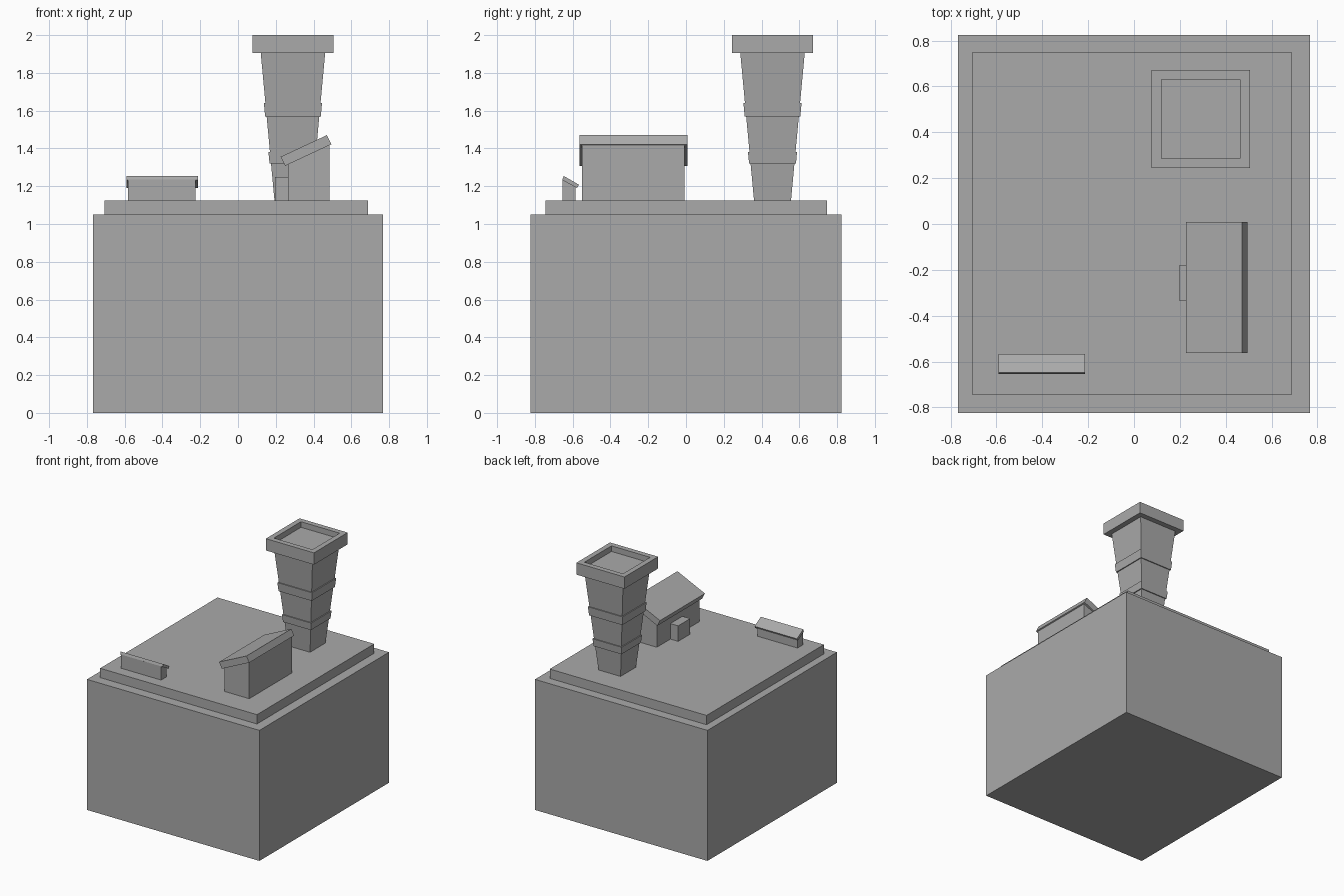
import bpy
import bmesh
from mathutils import Vector

cube = bpy.data.objects.get("Cube")
if cube:
    bpy.data.objects.remove(cube, do_unlink=True)

grey = bpy.data.materials.new("plain grey")
grey.use_nodes = True
colour = (0.4, 0.4, 0.4, 1)
grey.diffuse_color = colour
grey.node_tree.nodes["Principled BSDF"].inputs["Base Color"].default_value = colour


def finish(name, bm):
    bmesh.ops.recalc_face_normals(bm, faces=bm.faces)
    mesh = bpy.data.meshes.new(name)
    bm.to_mesh(mesh)
    bm.free()
    mesh.materials.append(grey)
    obj = bpy.data.objects.new(name, mesh)
    bpy.context.collection.objects.link(obj)
    return obj


def extrude(name, profile, axis, start, end):
    """Extrude a profile of (horizontal, z) points along x or y."""
    bm = bmesh.new()
    place = (lambda h, z: (start, h, z)) if axis == "x" else (lambda h, z: (h, start, z))
    face = bm.faces.new([bm.verts.new(place(h, z)) for h, z in profile])
    new = bmesh.ops.extrude_face_region(bm, geom=[face])["geom"]
    move = Vector((end - start, 0, 0) if axis == "x" else (0, end - start, 0))
    bmesh.ops.translate(bm, verts=[v for v in new if isinstance(v, bmesh.types.BMVert)], vec=move)
    return finish(name, bm)


def box(name, x0, x1, y0, y1, z0, z1):
    return extrude(name, [(x0, z0), (x1, z0), (x1, z1), (x0, z1)], "y", y0, y1)


def square_stack(name, x, y, rings):
    """Loft square rings of (half width, z), capped at both ends."""
    bm = bmesh.new()
    loops = [[bm.verts.new((x + sx * h, y + sy * h, z))
              for sx, sy in ((-1, -1), (1, -1), (1, 1), (-1, 1))] for h, z in rings]
    for low, high in zip(loops, loops[1:]):
        for i in range(4):
            j = (i + 1) % 4
            bm.faces.new((low[i], low[j], high[j], high[i]))
    bm.faces.new(loops[0][::-1])
    bm.faces.new(loops[-1])
    return finish(name, bm)


# Main block and raised roof deck
DECK = 1.125
box("main_block", -0.767, 0.767, -0.823, 0.823, 0, 1.05)
box("roof_deck", -0.706, 0.689, -0.743, 0.747, 1.05, DECK)

# Flared tower with two proud bands and a recessed cap
TOWER = (0.291, 0.458)


def flare(z):
    return 0.098 + (z - DECK) * 0.093


rings = [(flare(DECK), DECK)]
for low, high in ((1.32, 1.38), (1.57, 1.64)):
    rings += [(flare(low), low), (flare(low) + 0.008, low),
              (flare(high) + 0.008, high), (flare(high), high)]
rings.append((flare(1.905), 1.905))
square_stack("tower_shaft", *TOWER, rings)
square_stack("tower_cap", *TOWER, [(0.214, 1.905), (0.214, 2), (0.172, 2), (0.172, 1.955)])

# Large shed with a sloped slab roof and a small side box
extrude("shed_walls", [(0.265, DECK), (0.485, DECK), (0.485, 1.43), (0.265, 1.325)],
        "y", -0.55, -0.008)
extrude("shed_roof", [(0.25, 1.308), (0.494, 1.422), (0.47, 1.47), (0.226, 1.356)],
        "y", -0.563, 0.008)
box("shed_side_box", 0.196, 0.27, -0.333, -0.18, DECK, 1.25)

# Low vent housing with a sloped lid
extrude("vent_walls", [(-0.655, DECK), (-0.585, DECK), (-0.585, 1.2), (-0.655, 1.235)],
        "x", -0.583, -0.225)
extrude("vent_lid", [(-0.655, 1.233), (-0.577, 1.19), (-0.567, 1.208), (-0.647, 1.254)],
        "x", -0.59, -0.213)
